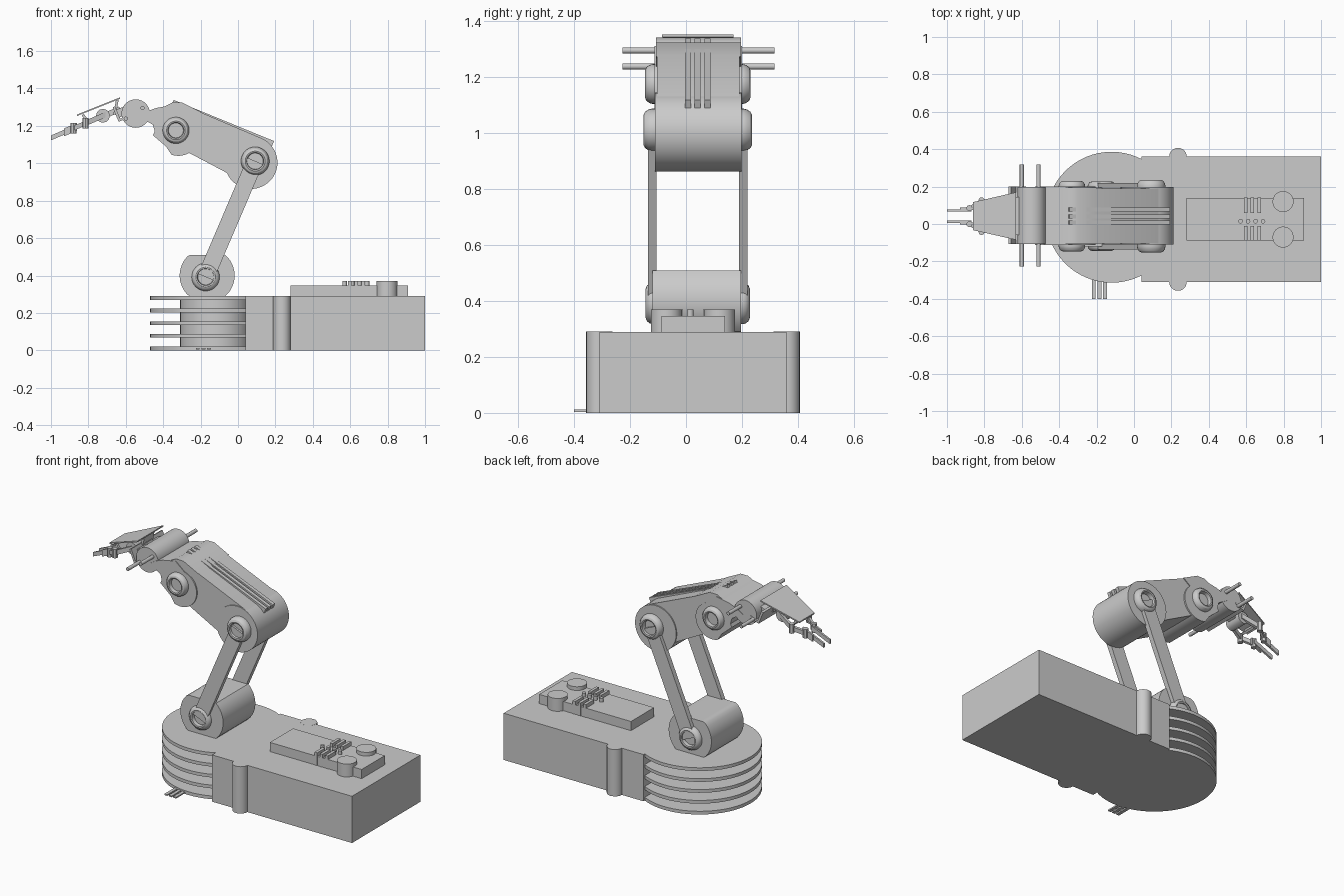
import bpy, bmesh
from math import sin, cos, pi, radians, hypot

if "Cube" in bpy.data.objects:
    bpy.data.objects.remove(bpy.data.objects["Cube"])

YC = 0.042  # centre plane of the arm


def make(name, bm):
    bmesh.ops.recalc_face_normals(bm, faces=bm.faces)
    me = bpy.data.meshes.new(name)
    bm.to_mesh(me)
    bm.free()
    ob = bpy.data.objects.new(name, me)
    bpy.context.collection.objects.link(ob)
    return ob


def prism(name, pts, lo, hi, axis='y'):
    """Extrude a 2D profile along y (profile in x,z) or z (profile in x,y)."""
    bm = bmesh.new()
    rings = [[bm.verts.new((a, h, b) if axis == 'y' else (a, b, h)) for a, b in pts]
             for h in (lo, hi)]
    n = len(pts)
    for r in rings:
        bm.faces.new(r)
    for i in range(n):
        j = (i + 1) % n
        bm.faces.new((rings[0][i], rings[0][j], rings[1][j], rings[1][i]))
    return make(name, bm)


def arc(cx, cz, r, a0=0, a1=360, n=40):
    full = a1 - a0 == 360
    return [(cx + r * cos(radians(a0 + (a1 - a0) * i / n)),
             cz + r * sin(radians(a0 + (a1 - a0) * i / n))) for i in range(n if full else n + 1)]


def box(name, x0, x1, y0, y1, z0, z1):
    return prism(name, [(x0, y0), (x1, y0), (x1, y1), (x0, y1)], z0, z1, 'z')


def bar(name, p, q, w, y0, y1):
    """Straight bar between two x,z points, w wide in the side view."""
    dx, dz = q[0] - p[0], q[1] - p[1]
    l = hypot(dx, dz)
    nx, nz = -dz / l * w / 2, dx / l * w / 2
    return prism(name, [(p[0] + nx, p[1] + nz), (q[0] + nx, q[1] + nz),
                        (q[0] - nx, q[1] - nz), (p[0] - nx, p[1] - nz)], y0, y1)


def hub(name, x, z, y, side, r, depth):
    """Domed ring with a recessed centre, turned about y."""
    prof = [(r, 0), (r, .3), (r * .96, .6), (r * .85, .88), (r * .7, 1), (r * .6, .95),
            (r * .56, .35), (0.0005, .35)]
    bm = bmesh.new()
    n = 32
    rings = [[bm.verts.new((x + a * cos(2 * pi * i / n), y + side * h * depth,
                            z + a * sin(2 * pi * i / n))) for i in range(n)] for a, h in prof]
    for a, b in zip(rings, rings[1:]):
        for i in range(n):
            j = (i + 1) % n
            bm.faces.new((a[i], a[j], b[j], b[i]))
    bm.faces.new(rings[0])
    bm.faces.new(rings[-1])
    return make(name, bm)


# Base: body, finned round end, side bumps
box("base_body", 0.04, 1.0, -0.31, 0.36, 0, 0.29)
prism("turret_core", arc(-0.12, 0.036, 0.19), 0.005, 0.285, 'z')
for i in range(5):
    z = 0.0675 * i
    prism("cooling_fin", arc(-0.12, 0.036, 0.35, n=64), z, z + 0.02, 'z')
for y in (-0.31, 0.36):
    prism("side_bump", arc(0.235, y, 0.047, n=24), 0, 0.2905, 'z')
for x in (-0.215, -0.185, -0.155):
    box("cable_strip", x - 0.01, x + 0.01, -0.40, -0.25, 0.004, 0.012)

# Control panel with knobs, slider bars and buttons
box("control_panel", 0.28, 0.91, -0.087, 0.14, 0.28, 0.347)
for y in (-0.07, 0.12):
    prism("knob", arc(0.797, y, 0.056), 0.28, 0.37, 'z')
for x in (0.597, 0.633, 0.67):
    box("slider_bar", x - 0.009, x + 0.009, 0.06, 0.142, 0.28, 0.37)
    box("slider_bar", x - 0.009, x + 0.009, -0.089, -0.01, 0.28, 0.37)
for x in (0.57, 0.61, 0.65, 0.69):
    prism("button", arc(x, 0.015, 0.012, n=16), 0.33, 0.37, 'z')

# Shoulder: drum clipped flat at top and bottom
drum = [(-0.165 + 0.147 * cos(radians(a)), 0.40 + max(-0.112, min(0.11, 0.147 * sin(radians(a)))))
        for a in range(0, 360, 8)]
prism("shoulder_drum", drum, -0.12, 0.196)

# Twin lower links and joint hubs on both sides
SH, EL, WR = (-0.173, 0.392), (0.092, 1.012), (-0.332, 1.176)
for y0, y1 in ((-0.136, -0.106), (0.189, 0.22)):
    bar("lower_link", SH, EL, 0.09, y0, y1)
for side, y in ((-1, -0.108), (1, 0.192)):
    hub("shoulder_hub", *SH, y, side, 0.075, 0.036)
    hub("elbow_hub", *EL, y, side, 0.076, 0.044)
    hub("forearm_hub", *WR, y, side, 0.071, 0.038)

# Upper arm: elbow drum, tapered body, forearm head
prism("elbow_drum", arc(0.07, 1.004, 0.141, n=48), -0.11, 0.198)
prism("upper_arm_body", [(-0.305, 1.318), (0.13, 1.132), (0.19, 1.07), (0.1, 0.9), (-0.02, 0.928),
                         (-0.27, 1.06), (-0.35, 1.2)], -0.104, 0.191)
head = arc(-0.318, 1.152, 0.112, -110, 75, 24)
prism("forearm_head", head + [(-0.35, 1.312), (-0.44, 1.295), (-0.485, 1.278), (-0.53, 1.25),
                              (-0.455, 1.206), (-0.445, 1.17), (-0.455, 1.15), (-0.385, 1.09)],
      -0.112, 0.2)
prism("forearm_cap", [(-0.35, 1.325), (-0.30, 1.325), (-0.20, 1.275), (-0.3, 1.2), (-0.42, 1.29)],
      -0.108, 0.196)
for y in (0.007, 0.041, 0.077):
    bar("top_rail", (-0.35, 1.325), (0.187, 1.105), 0.03, y - 0.011, y + 0.011)

# Wrist roller, cross pins and mounting bracket
prism("wrist_roller", arc(-0.547, 1.266, 0.076), -0.108, 0.197)
for x, z in ((-0.511, 1.296), (-0.60, 1.239)):
    prism("cross_pin", arc(x, z, 0.011, n=16), -0.227, 0.317)
bar("wrist_bracket", (-0.664, 1.302), (-0.632, 1.225), 0.014, -0.108, 0.2)
bar("bracket_arm", (-0.645, 1.265), (-0.57, 1.295), 0.045, -0.06, 0.145)
bar("bracket_foot", (-0.635, 1.23), (-0.58, 1.252), 0.012, -0.108, 0.2)

# Hand: tapered cover plate, palm and supports
plate = prism("hand_plate", [(-0.86, -0.033), (-0.63, -0.085), (-0.63, 0.17), (-0.86, 0.117)],
              0, 0.008, 'z')
for v in plate.data.vertices:
    v.co.z += 1.253 + (v.co.x + 0.86) * 0.40
prism("palm_roller", arc(-0.722, 1.254, 0.037, n=12), YC - 0.055, YC + 0.055)
bar("palm_neck", (-0.725, 1.25), (-0.63, 1.29), 0.03, YC - 0.03, YC + 0.03)
bar("plate_post", (-0.66, 1.26), (-0.645, 1.34), 0.014, YC - 0.05, YC + 0.05)
bar("plate_post", (-0.80, 1.22), (-0.83, 1.26), 0.014, YC - 0.05, YC + 0.05)


# Fingers: jointed links mirrored about the centre plane, bent in plan
def finger_link(name, p, q, w, t, s):
    """Link from p to q given as (x, sideways offset), following the hand slope."""
    dx, dy = q[0] - p[0], q[1] - p[1]
    l = hypot(dx, dy)
    nx, ny = -dy / l * t / 2, dx / l * t / 2
    pts = [(p[0] + nx, p[1] + ny), (q[0] + nx, q[1] + ny), (q[0] - nx, q[1] - ny),
           (p[0] - nx, p[1] - ny)]
    ob = prism(name, [(a, YC + s * b) for a, b in pts], -w / 2, w / 2, 'z')
    for v in ob.data.vertices:
        v.co.z += 1.254 + (v.co.x + 0.722) * 0.425


for s in (-1, 1):
    finger_link("finger_base", (-0.71, 0.05), (-0.82, 0.083), 0.03, 0.018, s)
    finger_link("finger_middle", (-0.81, 0.085), (-0.89, 0.038), 0.026, 0.016, s)
    finger_link("finger_pad", (-0.86, 0.04), (-0.93, 0.04), 0.042, 0.012, s)
    finger_link("finger_tip", (-0.87, 0.03), (-1.0, 0.03), 0.026, 0.012, s)
    for x, off in ((-0.815, 0.085), (-0.88, 0.043)):
        z = 1.254 + (x + 0.722) * 0.425
        prism("finger_knuckle", arc(x, YC + s * off, 0.016, n=12), z - 0.028, z + 0.028, 'z')

# Smooth the round parts, keep edges crisp
for ob in bpy.context.collection.objects:
    ob.select_set(True)
    bpy.context.view_layer.objects.active = ob
bpy.ops.object.shade_smooth_by_angle(angle=radians(30))
